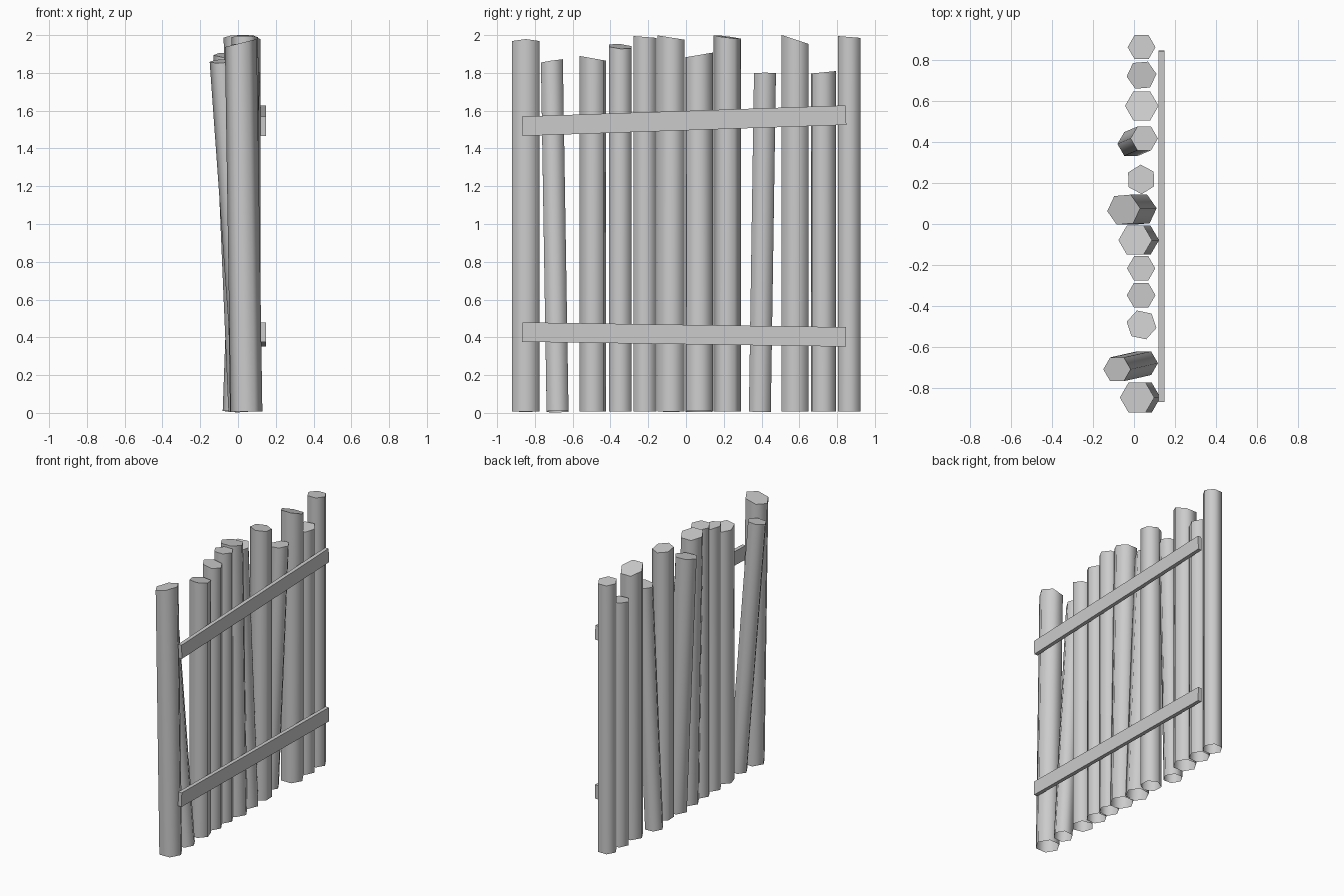
import bpy
import bmesh
from math import cos, sin, pi, radians
from mathutils import Matrix

cube = bpy.data.objects.get("Cube")
if cube:
    bpy.data.objects.remove(cube, do_unlink=True)

wood = bpy.data.materials.new("weathered_grey")
wood.use_nodes = True
grey = (0.6, 0.6, 0.6, 1)
wood.diffuse_color = grey
wood.node_tree.nodes["Principled BSDF"].inputs["Base Color"].default_value = grey


def add_object(name, bm):
    bmesh.ops.recalc_face_normals(bm, faces=bm.faces)
    mesh = bpy.data.meshes.new(name)
    bm.to_mesh(mesh)
    bm.free()
    mesh.materials.append(wood)
    bpy.context.collection.objects.link(bpy.data.objects.new(name, mesh))


def log(name, radius, foot, head, height, cut=(0, 0), turn=0):
    """Six-sided leaning post, open underneath, with a sloping sawn top."""
    bm = bmesh.new()
    base = 0.007
    lean = [(h - f) / height for f, h in zip(foot, head)]
    rings = []
    for (cx, cy), z, (sx, sy) in ((foot, base, (-lean[0], -lean[1])),
                                  (head, height, cut)):
        ring = []
        for i in range(6):
            a = i * pi / 3 + radians(turn)
            dx, dy = radius * cos(a), radius * sin(a)
            ring.append(bm.verts.new((cx + dx, cy + dy, z + sx * dx + sy * dy)))
        rings.append(ring)
    low, top = rings
    for i in range(6):
        j = (i + 1) % 6
        bm.faces.new((low[i], low[j], top[j], top[i])).smooth = True
    bm.faces.new(top)
    add_object(name, bm)


def rail(name, z, tilt):
    """Flat batten running across the posts."""
    bm = bmesh.new()
    place = (Matrix.Translation((0.134, -0.01, z))
             @ Matrix.Rotation(radians(tilt), 4, 'X')
             @ Matrix.Diagonal((0.028, 1.715, 0.103, 1)))
    bmesh.ops.create_cube(bm, size=1, matrix=place)
    add_object(name, bm)


# Upright posts: radius, foot, head, height, slope of top, turn
posts = [
    (.084, (.045, -.848), (.015, -.848), 1.958, (.25, 0), 0),
    (.067, (.05, -.68), (-.083, -.71), 1.862, (.05, .15), 0),
    (.074, (.037, -.493), (.037, -.493), 1.877, (0, -.18), -12),
    (.070, (.035, -.348), (.035, -.348), 1.94, (-.18, -.08), 0),
    (.069, (.035, -.217), (.035, -.217), 1.99, (0, -.08), 0),
    (.082, (.04, -.079), (.006, -.079), 1.987, (0, -.16), 0),
    (.081, (.03, .07), (-.05, .07), 1.895, (0, .17), 5),
    (.072, (.035, .218), (.035, .218), 1.99, (-.05, -.13), -28),
    (.067, (-.014, .391), (.05, .418), 1.795, (.1, 0), 0),
    (.082, (.038, .577), (.038, .577), 1.977, (0, -.33), 0),
    (.073, (.037, .727), (.037, .727), 1.803, (0, .1), 5),
    (.068, (.037, .864), (.037, .864), 1.99, (0, -.08), 0),
]
for number, post in enumerate(posts, 1):
    log(f"post_{number}", *post)

# Cross rails
rail("upper_rail", 1.547, 1.95)
rail("lower_rail", 0.415, -0.85)
